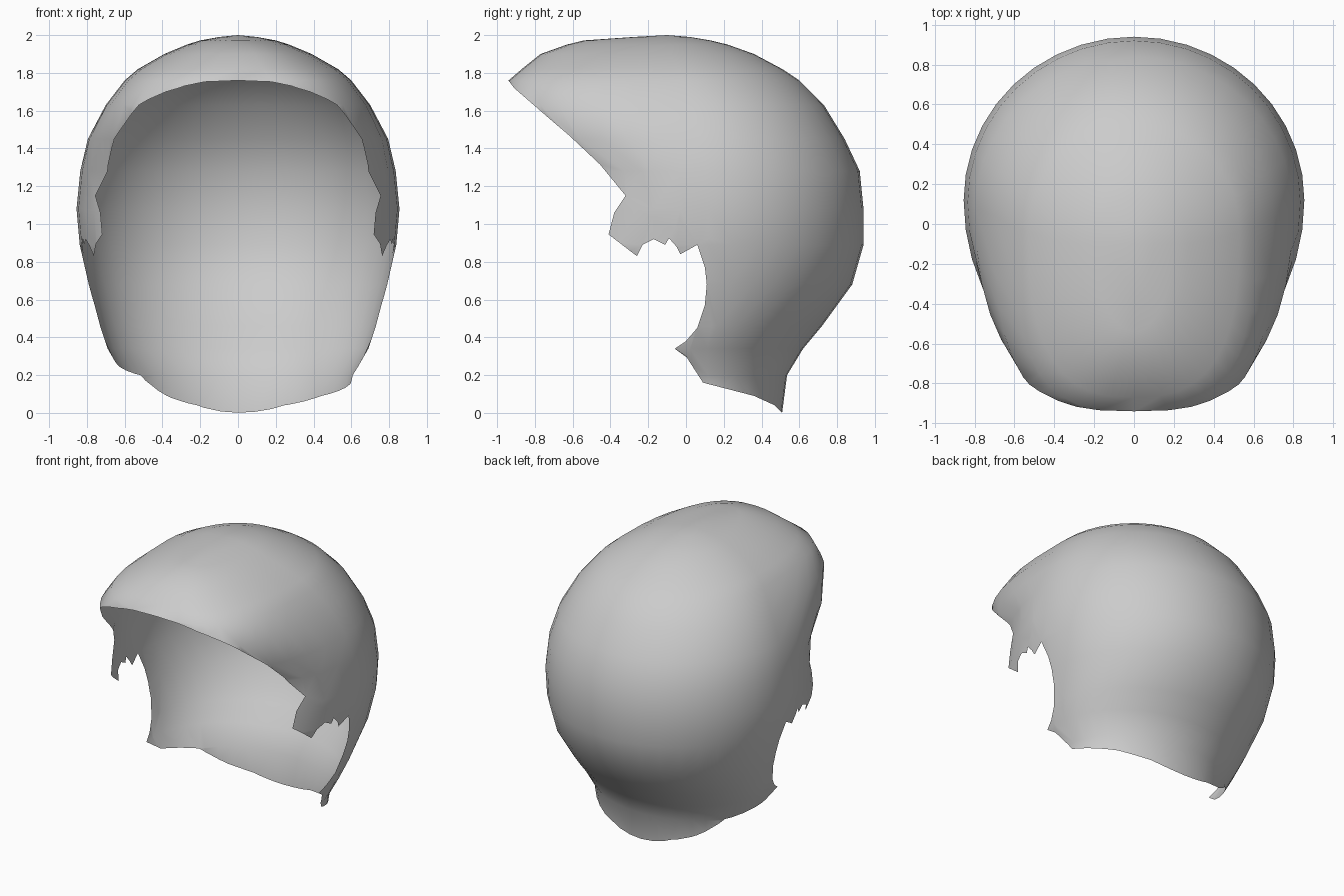
import bpy, bmesh, math
from mathutils import Vector
from mathutils.geometry import intersect_point_tri_2d

old = bpy.data.objects.get("Cube")
if old:
    bpy.data.objects.remove(old, do_unlink=True)

# Horizontal sections: height, front y, widest y, back y, half width, front roundness
SECTIONS = [
    (-0.03, -.45, .05, .505, .57, 2), (.2, -.45, .04, .535, .61, 2),
    (.34, -.6, .02, .62, .69, 2), (.46, -.7, .06, .72, .73, 2),
    (.68, -.85, .12, .88, .79, 2), (.89, -.93, .12, .94, .838, 2),
    (1.08, -.84, .12, .94, .855, 2), (1.28, -.85, .11, .92, .835, 2),
    (1.45, -.95, .08, .84, .795, 2.4), (1.63, -.98, .04, .73, .70, 3),
    (1.76, -.94, -.02, .60, .60, 3), (1.82, -.87, -.04, .51, .53, 2.7),
    (1.9, -.77, -.08, .36, .39, 2.5), (1.95, -.63, -.1, .22, .27, 2.3),
    (1.972, -.54, -.1, .13, .2, 2), (1.99, -.28, -.1, .02, .1, 2),
]
COLUMNS = 40

# Side outline of the opening (y, z), from brow to jaw
FACE_EDGE = [
    (-1.3, 1.76), (-.94, 1.76), (-.91, 1.72), (-.72, 1.555), (-.62, 1.47),
    (-.455, 1.315), (-.32, 1.15), (-.38, 1.06), (-.41, .945), (-.26, .83),
    (-.23, .89), (-.17, .92), (-.11, .89), (-.09, .925), (-.05, .88),
    (-.03, .84), (.06, .89), (.1, .77), (.11, .68), (.1, .57), (.06, .45),
    (0, .38), (-.06, .34),
]
# The nape hem differs a little on each side
HEM = {
    1: [(0, .3), (.09, .16), (.36, .09), (.47, .04), (.51, 0)],
    -1: [(.05, .26), (.3, .2), (.41, .09), (.48, .04), (.51, 0)],
}
OUTSIDE = [(.8, 0), (.8, -.5), (-1.3, -.5)]


def inside(p, poly):
    hit = False
    for (ay, az), (by, bz) in zip(poly, poly[1:] + poly[:1]):
        if (az > p.z) != (bz > p.z) and p.y < ay + (p.z - az) * (by - ay) / (bz - az):
            hit = not hit
    return hit


def ring(bm, z, front, mid, back, width, power):
    verts = []
    for i in range(COLUMNS):
        a = math.tau * i / COLUMNS
        c, s = math.cos(a), math.sin(a)
        n = power if s < 0 else 2
        depth = back - mid if s > 0 else mid - front
        x = math.copysign(abs(c) ** (2 / n), c) * width
        y = math.copysign(abs(s) ** (2 / n), s) * depth + mid
        verts.append(bm.verts.new((x, y, z)))
    return verts


def trim(bm, side):
    """Cut one half of the shell along the outline and drop what lies inside."""
    poly = FACE_EDGE + HEM[side] + OUTSIDE
    for a, b in zip(poly, poly[1:] + poly[:1]):
        lo = [min(a[k], b[k]) - .001 for k in (0, 1)]
        hi = [max(a[k], b[k]) + .001 for k in (0, 1)]
        faces = []
        for f in bm.faces:
            ys = [v.co.y for v in f.verts]
            zs = [v.co.z for v in f.verts]
            if (f.calc_center_median().x * side > 0 and max(ys) > lo[0] and min(ys) < hi[0]
                    and max(zs) > lo[1] and min(zs) < hi[1]):
                faces.append(f)
        geom = set(faces)
        for f in faces:
            geom.update(f.edges)
            geom.update(f.verts)
        bmesh.ops.bisect_plane(bm, geom=list(geom), dist=1e-5, plane_co=(0, a[0], a[1]),
                               plane_no=(0, b[1] - a[1], a[0] - b[0]))
    doomed = [f for f in bm.faces if f.calc_center_median().x * side > 0
              and inside(f.calc_center_median(), poly)]
    bmesh.ops.delete(bm, geom=doomed, context='FACES')


# Dome lofted through the sections and closed at the crown
bm = bmesh.new()
rings = [ring(bm, *s) for s in SECTIONS]
for low, high in zip(rings, rings[1:]):
    for i in range(COLUMNS):
        j = (i + 1) % COLUMNS
        bm.faces.new((low[i], low[j], high[j], high[i]))
crown = bm.verts.new((0, -.1, 2))
for i in range(COLUMNS):
    bm.faces.new((rings[-1][i], rings[-1][(i + 1) % COLUMNS], crown))

# Face opening, ear notches and nape hem
for side in (1, -1):
    trim(bm, side)

mesh = bpy.data.meshes.new("hair_cap")
bm.to_mesh(mesh)
bm.free()
cap = bpy.data.objects.new("hair_cap", mesh)
bpy.context.collection.objects.link(cap)

# Plain grey surface
grey = bpy.data.materials.new("soft_grey")
grey.use_nodes = True
colour = (.6, .6, .6, 1)
grey.diffuse_color = colour
grey.node_tree.nodes["Principled BSDF"].inputs["Base Color"].default_value = colour
mesh.materials.append(grey)

bpy.context.view_layer.objects.active = cap
cap.select_set(True)
bpy.ops.object.shade_smooth()
